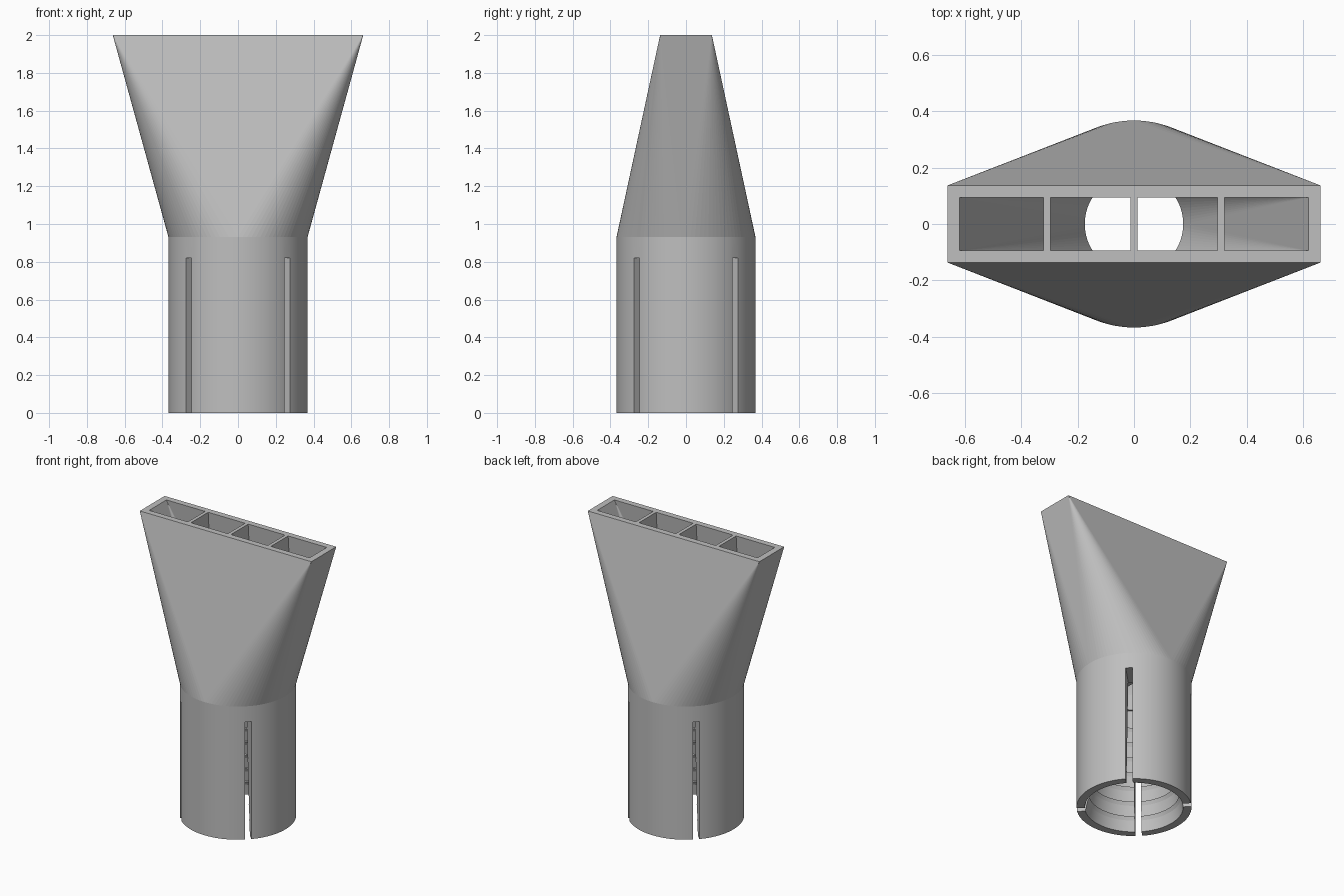
import bpy, bmesh, math
from mathutils import Matrix

if "Cube" in bpy.data.objects:
    bpy.data.objects.remove(bpy.data.objects["Cube"])

SEG = 96
TOP, SHOULDER, SOCKET_TOP = 2.0, 0.93, 0.82

grey = bpy.data.materials.new("plain_grey")
grey.use_nodes = True
colour = (0.52, 0.52, 0.52, 1)
grey.diffuse_color = colour
grey.node_tree.nodes["Principled BSDF"].inputs["Base Color"].default_value = colour


def make(name, bm):
    bmesh.ops.recalc_face_normals(bm, faces=bm.faces)
    mesh = bpy.data.meshes.new(name)
    bm.to_mesh(mesh)
    bm.free()
    mesh.materials.append(grey)
    obj = bpy.data.objects.new(name, mesh)
    bpy.context.collection.objects.link(obj)
    return obj


def ring(bm, r, z):
    angles = [2 * math.pi * i / SEG for i in range(SEG)]
    return [bm.verts.new((r * math.cos(a), r * math.sin(a), z)) for a in angles]


def funnel(name, r, z_round, half_x, half_y, z_top, z_base):
    """Round stem, then four corner fans and flat panels up to a rectangle."""
    bm = bmesh.new()
    base, low = ring(bm, r, z_base), ring(bm, r, z_round)
    corners = [bm.verts.new((sx * half_x, sy * half_y, z_top))
               for sx, sy in ((1, 1), (-1, 1), (-1, -1), (1, -1))]
    quarter = SEG // 4
    for i in range(SEG):
        j = (i + 1) % SEG
        bm.faces.new((base[i], base[j], low[j], low[i]))
        bm.faces.new((low[i], low[j], corners[i // quarter]))
    for q in range(4):
        bm.faces.new((low[q * quarter], corners[q], corners[q - 1]))
    bm.faces.new(corners)
    bm.faces.new(base)
    return make(name, bm)


def lathe(name, profile):
    """Closed solid of revolution from (radius, height) points."""
    bm = bmesh.new()
    rings = [ring(bm, r, z) for r, z in profile]
    for a, b in zip(rings, rings[1:]):
        for i in range(SEG):
            j = (i + 1) % SEG
            bm.faces.new((a[i], a[j], b[j], b[i]))
    bm.faces.new(rings[0])
    bm.faces.new(rings[-1])
    return make(name, bm)


def box(name, size, centre, turn=0):
    bm = bmesh.new()
    m = Matrix.Rotation(turn, 4, "Z") @ Matrix.Translation(centre) @ Matrix.Diagonal((*size, 1))
    bmesh.ops.create_cube(bm, size=1, matrix=m)
    return make(name, bm)


def cut(target, cutter):
    mod = target.modifiers.new("cut", "BOOLEAN")
    mod.operation, mod.solver, mod.object = "DIFFERENCE", "EXACT", cutter
    bpy.context.view_layer.update()
    result = target.evaluated_get(bpy.context.evaluated_depsgraph_get())
    mesh = bpy.data.meshes.new_from_object(result)
    target.modifiers.clear()
    target.data = mesh
    bpy.data.objects.remove(cutter)


# Outer body
nozzle = funnel("nozzle_body", 0.368, SHOULDER, 0.663, 0.137, TOP, 0)

# Flared air channel, split into four chambers by three dividers
channel = funnel("channel_cutter", 0.175, SHOULDER, 0.62, 0.095, TOP + 0.001, 0.78)
for x in (-0.309, 0, 0.309):
    cut(channel, box("divider", (0.024, 1, 1.2), (x, 0, SHOULDER + 0.6)))
cut(nozzle, channel)


# Tapered pipe socket with inward gripping ridges
def bore(z):
    return 0.316 - 0.126 * z / SOCKET_TOP


profile = [(bore(-0.02), -0.02)]
for i in range(7):
    z = 0.1 + i * 0.1
    profile += [(bore(z), z - 0.025), (bore(z) - 0.012, z), (bore(z), z + 0.002)]
profile.append((bore(SOCKET_TOP), SOCKET_TOP))
cut(nozzle, lathe("socket_cutter", profile))

# Four diagonal relief slots
for i in range(4):
    cut(nozzle, box("slot", (0.35, 0.042, SOCKET_TOP + 0.1),
                    (0.335, 0, SOCKET_TOP / 2 - 0.05), math.pi / 4 + i * math.pi / 2))

# Smooth round walls and crisp edges; the tapering panels stay flat
bpy.ops.object.select_all(action="DESELECT")
nozzle.select_set(True)
bpy.context.view_layer.objects.active = nozzle
bpy.ops.object.shade_smooth_by_angle(angle=math.radians(10))
for face in nozzle.data.polygons:
    if face.center.z > SHOULDER:
        face.use_smooth = False
